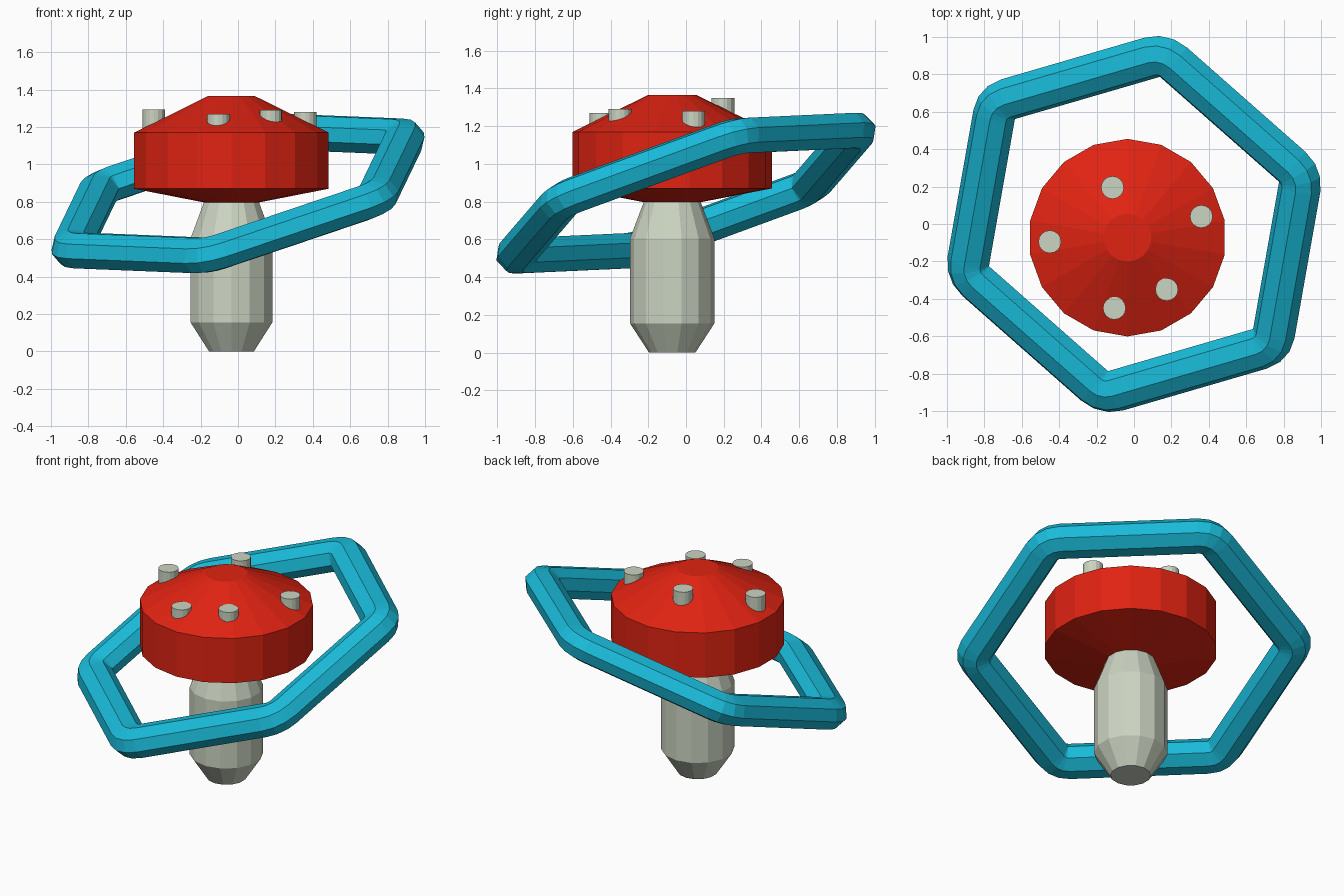
import bpy, bmesh, math
from mathutils import Vector

if "Cube" in bpy.data.objects:
    bpy.data.objects.remove(bpy.data.objects["Cube"])


def material(name, rgb):
    m = bpy.data.materials.new(name)
    m.diffuse_color = (*rgb, 1)
    m.use_nodes = True
    m.node_tree.nodes["Principled BSDF"].inputs["Base Color"].default_value = m.diffuse_color
    return m


RED = material("red", (0.75, 0.017, 0.006))
CYAN = material("cyan", (0.01, 0.5, 0.7))
PALE = material("pale", (0.6, 0.66, 0.54))


def loft(name, rings, mat, closed=False):
    """Skin a list of point rings; close into a loop or cap both ends."""
    bm = bmesh.new()
    vs = [[bm.verts.new(p) for p in ring] for ring in rings]
    n, k = len(vs[0]), len(vs)
    for i in range(k if closed else k - 1):
        a, b = vs[i], vs[(i + 1) % k]
        for j in range(n):
            bm.faces.new((a[j], a[(j + 1) % n], b[(j + 1) % n], b[j]))
    if not closed:
        bm.faces.new(vs[0])
        bm.faces.new(vs[-1])
    bmesh.ops.recalc_face_normals(bm, faces=bm.faces)
    mesh = bpy.data.meshes.new(name)
    bm.to_mesh(mesh)
    bm.free()
    mesh.materials.append(mat)
    obj = bpy.data.objects.new(name, mesh)
    bpy.context.collection.objects.link(obj)
    return obj


def lathe(name, profile, sides, centre, mat):
    """Turned part with a vertex pointing along +y."""
    def ring(r, z):
        return [(centre[0] + r * math.sin(math.tau * j / sides),
                 centre[1] + r * math.cos(math.tau * j / sides), z) for j in range(sides)]
    return loft(name, [ring(r, z) for r, z in profile], mat)


# stem and cap
AXIS = (-0.035, -0.073)
lathe("stem", [(0.123, 0), (0.224, 0.155), (0.224, 0.605), (0.15, 0.80), (0.14, 0.84)], 14, AXIS, PALE)
lathe("cap", [(0.15, 0.797), (0.528, 0.87), (0.528, 1.17), (0.128, 1.365)], 18, AXIS, RED)

# studs on the cap: x, y, top height
studs = [(-0.115, 0.195, 1.35), (0.36, 0.04, 1.28), (-0.45, -0.095, 1.295),
         (0.175, -0.35, 1.29), (-0.105, -0.45, 1.27)]
for i, (x, y, z) in enumerate(studs):
    lathe(f"cap_stud_{i + 1}", [(0.061, z - 0.13), (0.061, z)], 16, (x, y), PALE)

# tilted hexagonal ring with small rounded corners
centre = Vector((0, 0, 0.845))
normal = Vector((-0.244, -0.323, 1)).normalized()
u = Vector((0.887, 0.258, 0.30))
u = (u - normal * u.dot(normal)).normalized()
v = normal.cross(u)
R, FILLET, WIDE, TALL, SIDES = 0.982, 0.12, 0.115, 0.099, 8
rings = []
for c in range(6):
    corner = math.tau * c / 6
    arc_centre = centre + (u * math.cos(corner) + v * math.sin(corner)) * (R - FILLET / math.cos(math.pi / 6))
    for s in range(4):
        a = corner + math.radians(-30 + 20 * s)
        out = u * math.cos(a) + v * math.sin(a)
        rings.append([arc_centre + out * (FILLET + WIDE * math.cos(math.tau * j / SIDES))
                      + normal * TALL * math.sin(math.tau * j / SIDES) for j in range(SIDES)])
loft("hexagon_ring", rings, CYAN, closed=True)
